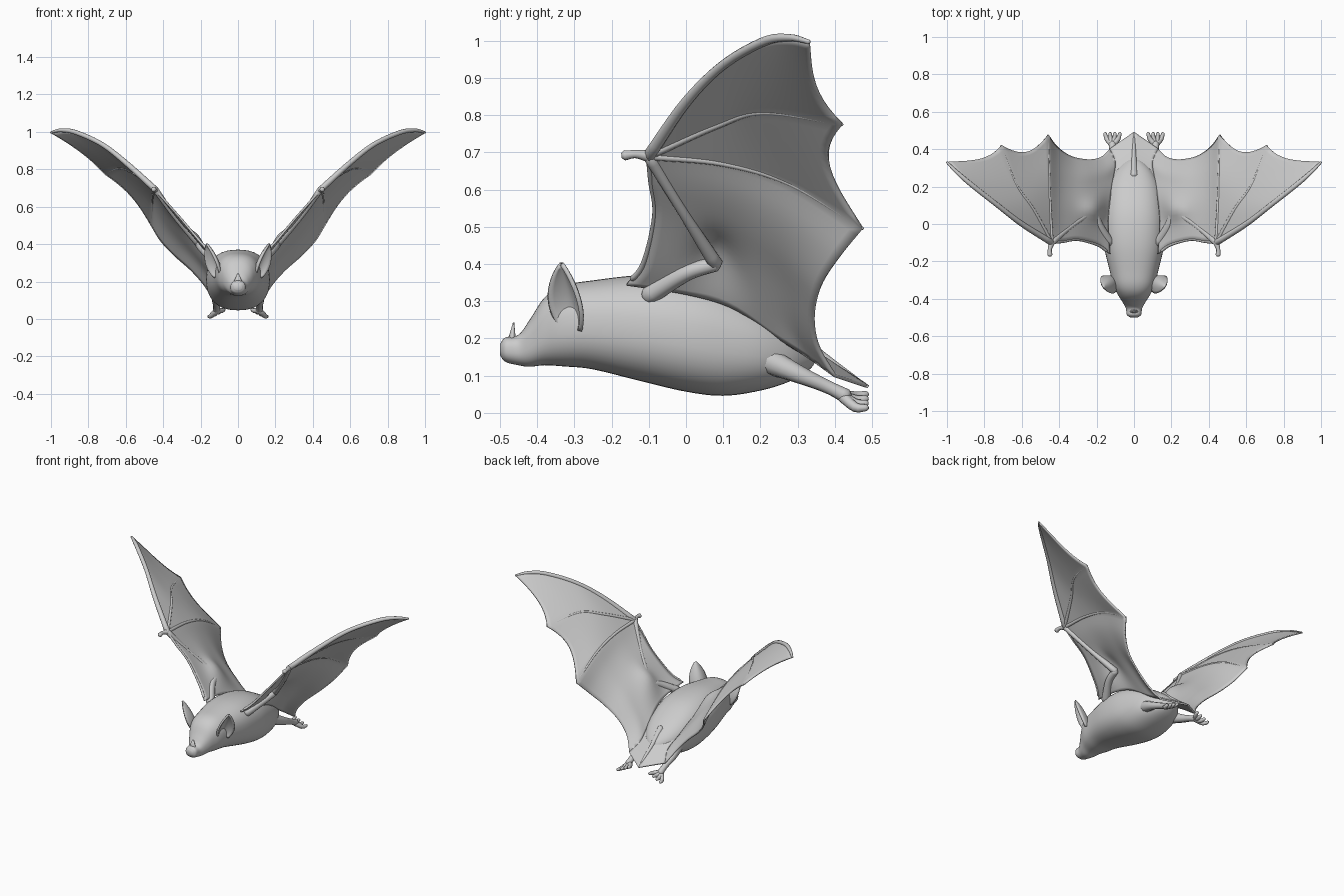
import bpy
import bmesh
import math
from mathutils import Vector

default_cube = bpy.data.objects.get("Cube")
if default_cube:
    bpy.data.objects.remove(default_cube, do_unlink=True)

grey = bpy.data.materials.new("plain grey")
grey.use_nodes = True
grey.diffuse_color = (0.6, 0.6, 0.6, 1)
grey.node_tree.nodes["Principled BSDF"].inputs["Base Color"].default_value = grey.diffuse_color


def spline(points, count):
    """Sample a smooth curve through points of any dimension."""
    pts = [Vector(p) for p in points]
    pts = [2 * pts[0] - pts[1]] + pts + [2 * pts[-1] - pts[-2]]
    spans = len(pts) - 3
    result = []
    for step in range(count + 1):
        place = step / count * spans
        i = min(int(place), spans - 1)
        t = place - i
        a, b, c, d = pts[i:i + 4]
        result.append(0.5 * (2 * b + (c - a) * t + (2 * a - 5 * b + 4 * c - d) * t ** 2
                             + (3 * b - a - 3 * c + d) * t ** 3))
    return result


def finish(name, bm, thickness=0):
    bmesh.ops.remove_doubles(bm, verts=bm.verts, dist=0.0005)
    bmesh.ops.recalc_face_normals(bm, faces=bm.faces)
    mesh = bpy.data.meshes.new(name)
    bm.to_mesh(mesh)
    bm.free()
    mesh.materials.append(grey)
    mesh.shade_smooth()
    obj = bpy.data.objects.new(name, mesh)
    bpy.context.collection.objects.link(obj)
    if thickness:
        solid = obj.modifiers.new("thickness", "SOLIDIFY")
        solid.thickness = thickness
        solid.offset = 0
    return obj


def add_grid(bm, rows, closed=False):
    """Skin rows of points with quads; closed rows become capped rings."""
    verts = [[bm.verts.new(p) for p in row] for row in rows]
    for low, high in zip(verts, verts[1:]):
        n = len(low)
        for j in range(n if closed else n - 1):
            k = (j + 1) % n
            bm.faces.new((low[j], low[k], high[k], high[j]))
    if closed:
        bm.faces.new(verts[0])
        bm.faces.new(verts[-1])


def add_tube(bm, points, radii, sides=10, count=14):
    """Round tapered tube with softened ends."""
    path = spline(points, count)
    sizes = spline([(r, 0) for r in radii], count)
    rows = []
    for i, p in enumerate(path):
        along = (path[min(i + 1, count)] - path[max(i - 1, 0)]).normalized()
        side = along.orthogonal().normalized() if i == 0 else (side - along * side.dot(along)).normalized()
        other = along.cross(side)
        turn = [2 * math.pi * k / sides for k in range(sides)]
        ring = lambda c, r: [c + r * (math.cos(a) * side + math.sin(a) * other) for a in turn]
        r = sizes[i].x
        if i == 0:
            rows.append(ring(p - along * r * 0.6, r * 0.5))
        rows.append(ring(p, r))
        if i == count:
            rows.append(ring(p + along * r * 0.6, r * 0.5))
    add_grid(bm, rows, True)


def mirrored_pair(name, build, thickness=0):
    for label, sign in (("left_", 1), ("right_", -1)):
        bm = bmesh.new()
        build(bm)
        for v in bm.verts:
            v.co.x *= sign
        finish(label + name, bm, thickness)


# Head and body: (y, bottom, top, half width) stations
stations = [(-0.5, 0.155, 0.185, 0.02), (-0.485, 0.137, 0.203, 0.038), (-0.45, 0.128, 0.21, 0.044),
            (-0.42, 0.124, 0.25, 0.06), (-0.38, 0.128, 0.31, 0.085), (-0.33, 0.125, 0.342, 0.11),
            (-0.25, 0.117, 0.356, 0.13), (-0.12, 0.085, 0.37, 0.16), (0, 0.057, 0.364, 0.17),
            (0.1, 0.046, 0.34, 0.162), (0.2, 0.06, 0.29, 0.14), (0.28, 0.085, 0.235, 0.1),
            (0.33, 0.115, 0.19, 0.05), (0.35, 0.14, 0.165, 0.01)]


def body_ring(y, low, high, half):
    ring = []
    for k in range(40):
        a = 2 * math.pi * k / 40
        c, s = math.cos(a), math.sin(a)
        square = lambda w: math.copysign(abs(w) ** 0.85, w)
        ring.append((half * square(c), y, (low + high) / 2 + (high - low) / 2 * square(s)))
    return ring


bm = bmesh.new()
add_grid(bm, [body_ring(*s) for s in spline(stations, 78)], True)
finish("body", bm)

# Nose leaf, and tail ridge on the rear membrane
bm = bmesh.new()
bmesh.ops.create_cone(bm, segments=16, radius1=0.036, radius2=0.004, depth=0.075, cap_ends=True)
for v in bm.verts:
    v.co = (v.co.x, v.co.y * 0.45 - 0.467 + v.co.z * 0.1, v.co.z + 0.205)
finish("nose_leaf", bm)
bm = bmesh.new()
add_tube(bm, [(0, 0.26, 0.24), (0, 0.35, 0.165), (0, 0.48, 0.075)], [0.02, 0.013, 0.005])
finish("tail", bm)

# Wing guide curves, all sampled evenly
STEPS = 24
shoulder, elbow, wrist = (0.13, -0.16, 0.345), (0.21, 0.08, 0.40), (0.44, -0.1, 0.69)
mid_tip, low_tip, ankle = (0.71, 0.42, 0.775), (0.46, 0.475, 0.495), (0.13, 0.40, 0.10)
lead = spline([wrist, (0.6, 0, 0.835), (0.73, 0.1, 0.935), (0.87, 0.21, 0.998),
               (0.95, 0.28, 1.008), (1, 0.33, 0.997)], STEPS)
middle = spline([wrist, (0.54, 0.08, 0.77), (0.63, 0.21, 0.807), mid_tip], STEPS)
lower = spline([wrist, (0.45, 0.1, 0.67), (0.455, 0.28, 0.615), low_tip], STEPS)
front = spline([shoulder, (0.19, -0.115, 0.4), (0.3, -0.085, 0.53), (0.38, -0.095, 0.62), wrist], STEPS)
rear = spline([ankle, (0.18, 0.355, 0.18), (0.25, 0.343, 0.26), (0.34, 0.362, 0.34),
               (0.41, 0.41, 0.415), low_tip], STEPS)
root = spline([shoulder, (0.14, 0, 0.32), (0.13, 0.13, 0.28), (0.11, 0.25, 0.2),
               (0.1, 0.33, 0.15), ankle], STEPS)


def fan(bm, first, second, scallop):
    """Membrane between two fingers with a hollowed outer edge."""
    rows = []
    for j in range(STEPS // 2 + 1):
        u = 2 * j / STEPS
        row = []
        for i in range(STEPS + 1):
            place = i * (1 - scallop * 4 * u * (1 - u) * i / STEPS)
            k = min(int(place), STEPS - 1)
            f = place - k
            row.append(first[k].lerp(first[k + 1], f).lerp(second[k].lerp(second[k + 1], f), u))
        rows.append(row)
    add_grid(bm, rows)


def membrane(bm):
    fan(bm, lead, middle, 0.07)
    fan(bm, middle, lower, 0.1)
    # Inner panel blended from its four edges, raised at the elbow
    rows = []
    for j in range(STEPS + 1):
        v = j / STEPS
        row = []
        for i in range(STEPS + 1):
            u = i / STEPS
            corners = front[0].lerp(front[-1], u).lerp(rear[0].lerp(rear[-1], u), v)
            p = front[i].lerp(rear[i], v) + root[j].lerp(lower[j], u) - corners
            near = math.hypot(p.x - elbow[0], p.y - elbow[1])
            edge = min(1, 5 * u * (1 - u)) * min(1, 5 * v * (1 - v))
            p.z += 0.05 * math.exp(-(near / 0.07) ** 2) * edge
            row.append(p)
        rows.append(row)
    add_grid(bm, rows)
    # Half of the tail membrane
    centre = spline([(0, 0.22, 0.27), (0, 0.35, 0.165), (0, 0.49, 0.07)], STEPS)
    side = spline([(0.11, 0.25, 0.2), (0.1, 0.33, 0.15), ankle], STEPS)
    add_grid(bm, [[a.lerp(b, k / 8) for k in range(9)] for a, b in zip(centre, side)])


mirrored_pair("wing_membrane", membrane, 0.009)


def wing_bones(bm):
    add_tube(bm, lead, [0.017, 0.013, 0.012, 0.006], count=STEPS)
    add_tube(bm, middle, [0.011, 0.009, 0.007, 0.004], count=STEPS)
    add_tube(bm, lower, [0.011, 0.009, 0.007, 0.004], count=STEPS)
    add_tube(bm, front[2:], [0.008, 0.006, 0.008], count=STEPS)
    add_tube(bm, [wrist, (0.34, -0.015, 0.55), elbow], [0.017, 0.014, 0.02])
    add_tube(bm, [elbow, (0.19, 0, 0.375), (0.13, -0.1, 0.315)], [0.02, 0.022, 0.026])
    # Thumb
    add_tube(bm, [wrist, (0.45, -0.135, 0.695), (0.45, -0.165, 0.692)], [0.017, 0.011, 0.014])


mirrored_pair("wing_bones", wing_bones)


# Cupped ears facing outward and forward
def ear(bm):
    base, tip = Vector((0.105, -0.305, 0.225)), Vector((0.168, -0.335, 0.4))
    across = Vector((0.55, 0.8, -0.1)).normalized()
    facing = Vector((0.75, -0.6, -0.2)).normalized()
    rows = []
    for i in range(17):
        t = i / 16
        half = 0.052 * math.sin(math.pi * (0.12 + 0.88 * t) ** 0.85) ** 0.75 if i < 16 else 0.002
        row = []
        for k in range(13):
            s = k / 6 - 1
            cup = 0.04 * (s * s - 0.6) * half / 0.052
            row.append(base.lerp(tip, t) + across * half * s + facing * cup)
        rows.append(row)
    add_grid(bm, rows)


mirrored_pair("ear", ear, 0.012)


# Legs, with spread toes
def leg(bm):
    add_tube(bm, [(0.09, 0.2, 0.15), (0.115, 0.3, 0.105), (0.115, 0.38, 0.07), (0.115, 0.43, 0.045)],
             [0.04, 0.025, 0.018, 0.02])
    for k in range(4):
        spread = k / 3 - 0.5
        x = 0.115 + spread * 0.06
        add_tube(bm, [(0.115, 0.42, 0.045), (x, 0.455, 0.045 - 0.01 * k), (x + spread * 0.02, 0.485, 0.05 - 0.012 * k)],
                 [0.016, 0.013, 0.009], 8, 6)


mirrored_pair("leg", leg)
